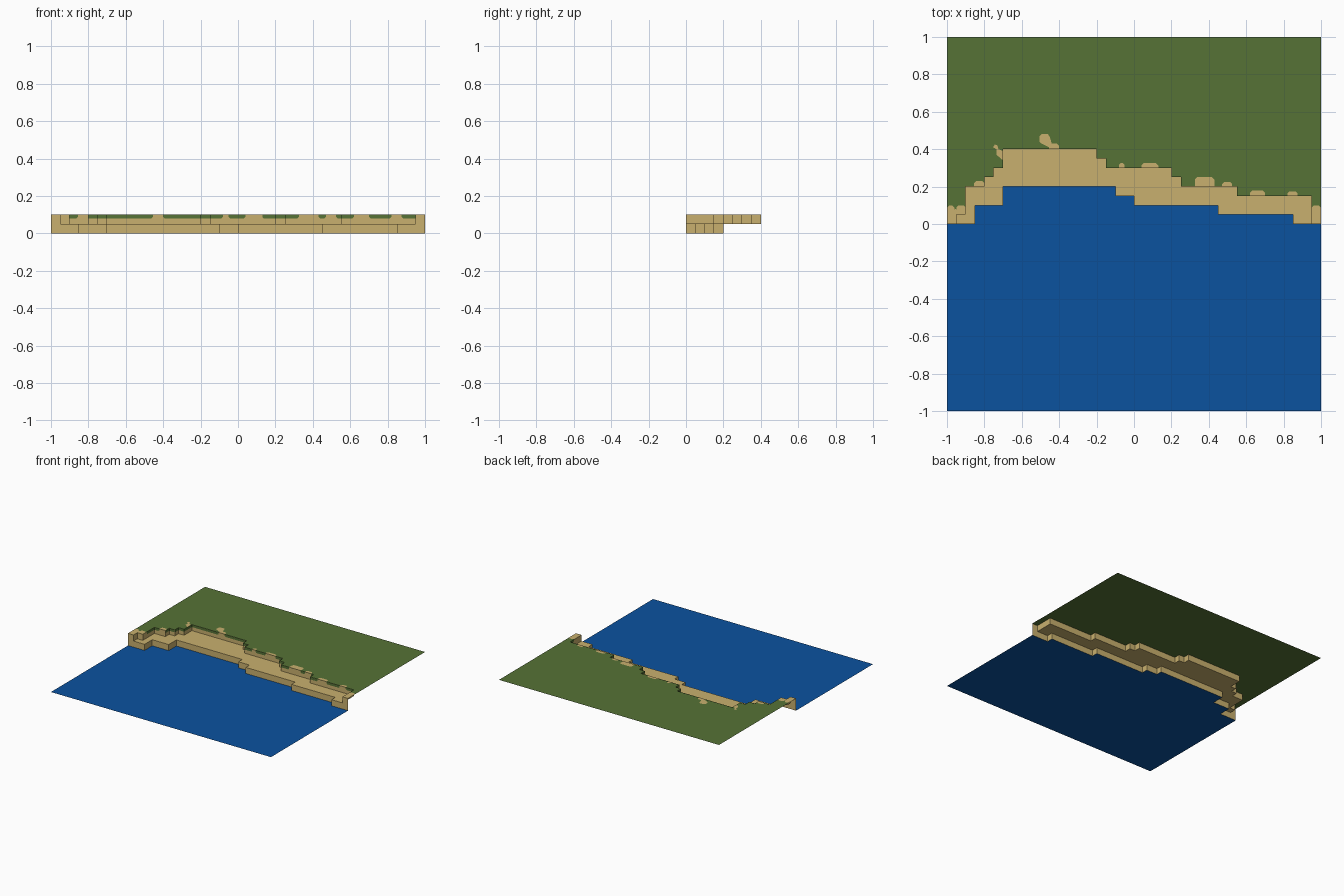
import bpy, bmesh

if "Cube" in bpy.data.objects:
    bpy.data.objects.remove(bpy.data.objects["Cube"])

def material(name, rgb):
    m = bpy.data.materials.new(name)
    m.diffuse_color = (*rgb, 1)
    m.use_nodes = True
    m.node_tree.nodes["Principled BSDF"].inputs["Base Color"].default_value = m.diffuse_color
    return m

GRASS = material("grass green", (0.093, 0.168, 0.037))
SAND = material("sand", (0.584, 0.434, 0.156))
WATER = material("water blue", (0.0033, 0.084, 0.347))

# Stepped outlines: (x where the step ends, y of the step), starting at x = -1
SHORE = [(-.85, 0), (-.7, .1), (-.1, .2), (0, .15), (.45, .1), (.85, .05), (1, 0)]
BANK = [(-.95, 0), (-.9, .05), (-.8, .2), (-.75, .25), (-.7, .3), (-.2, .4), (-.15, .35),
        (.2, .3), (.25, .25), (.55, .2), (.95, .15), (1, 0)]
XS = sorted({-1} | {x for x, _ in SHORE + BANK})

def step_y(steps, x):
    return next(y for end, y in steps if x < end)

def path(steps):
    pts, x = [], -1
    for end, y in steps:
        pts += [(x, y), (end, y)]
        x = end
    return pts

def build(name, polys, mat):
    bm = bmesh.new()
    for p in polys:
        bm.faces.new([bm.verts.new(v) for v in p])
    bmesh.ops.remove_doubles(bm, verts=bm.verts, dist=1e-5)
    me = bpy.data.meshes.new(name)
    bm.to_mesh(me)
    bm.free()
    me.materials.append(mat)
    ob = bpy.data.objects.new(name, me)
    bpy.context.collection.objects.link(ob)
    return ob

def sheet(name, low, high, z, mat):
    """Flat level between two stepped outlines."""
    polys = []
    for a, b in zip(XS, XS[1:]):
        m = (a + b) / 2
        y0, y1 = step_y(low, m), step_y(high, m)
        if y1 - y0 > 1e-4:
            polys.append([(a, y0, z), (b, y0, z), (b, y1, z), (a, y1, z)])
    build(name, polys, mat)

def wall(name, steps, z0, z1, mat):
    pts = path(steps)
    build(name, [[(*a, z0), (*b, z0), (*b, z1), (*a, z1)]
                 for a, b in zip(pts, pts[1:]) if a != b], mat)

# Flat levels and the risers between them
sheet("water", [(1, -1)], SHORE, 0, WATER)
sheet("beach_ledge", SHORE, BANK, .05, SAND)
sheet("grass_field", BANK, [(1, 1)], .1, GRASS)
wall("shore_riser", SHORE, 0, .05, SAND)
wall("bank_riser", BANK, .05, .1, SAND)

# Bare sand patches biting into the grass edge: x0, x1, y0, y1
PATCHES = [(-1, -.96, 0, .1), (-.96, -.95, 0, .08), (-.95, -.9, .05, .1),
           (-.855, -.8, .2, .23), (-.455, -.4, .4, .43), (-.08, -.05, .3, .325),
           (.04, .13, .3, .325), (.325, .43, .2, .25), (.47, .525, .2, .225),
           (.62, .7, .15, .18), (.82, .875, .15, .175), (.95, 1, 0, .1)]
Z = .1008
polys = []
for x0, x1, y0, y1 in PATCHES:
    c = min(.012, (x1 - x0) * .3)
    polys.append([(x0, y0, Z), (x1, y0, Z), (x1, y1 - c, Z), (x1 - c, y1, Z),
                  (x0 + c, y1, Z), (x0, y1 - c, Z)])
# Two free-shaped patches behind the bank
for outline in ([(-.505, .44), (-.495, .43), (-.455, .41), (-.44, .43), (-.45, .465),
                 (-.46, .48), (-.495, .48), (-.505, .47)],
                [(-.735, .37), (-.7, .34), (-.7, .39), (-.725, .4), (-.73, .42),
                 (-.745, .425), (-.753, .41), (-.735, .4)]):
    polys.append([(x, y, Z) for x, y in outline])
build("sand_patches", polys, SAND)

# Grass overhang strips along the bank top, broken at the patches
strips = []
pts = path(BANK)
E = .0008
for (ax, ay), (bx, by) in zip(pts, pts[1:]):
    along_x = ay == by
    a, b = (ax, bx) if along_x else (ay, by)
    lo, hi = min(a, b), max(a, b)
    if along_x:
        gaps = [(p[0], p[1]) for p in PATCHES if abs(p[2] - ay) < 1e-4]
    else:
        gaps = [(0, .1)] if abs(ax) >= .9 else []
    spans = [(lo, hi)]
    for g0, g1 in gaps:
        spans = [s for l, h in spans for s in ((l, min(h, g0)), (max(l, g1), h))
                 if s[1] - s[0] > .004]
    for l, h in spans:
        c0 = .008 if l > lo + 1e-4 else 0      # rounded ends only at gaps
        c1 = .008 if h < hi - 1e-4 else 0
        prof = [(l + c0, .08), (h - c1, .08), (h, .08 + c1), (h, .1), (l, .1), (l, .08 + c0)]
        prof = [p for i, p in enumerate(prof) if p != prof[i - 1]]
        if along_x:
            strips.append([(t, ay - E, z) for t, z in prof])
        else:
            s = 1 if by > ay else -1
            poly = [(ax + s * E, t, z) for t, z in prof]
            strips.append(poly if s > 0 else poly[::-1])
build("grass_overhang", strips, GRASS)
